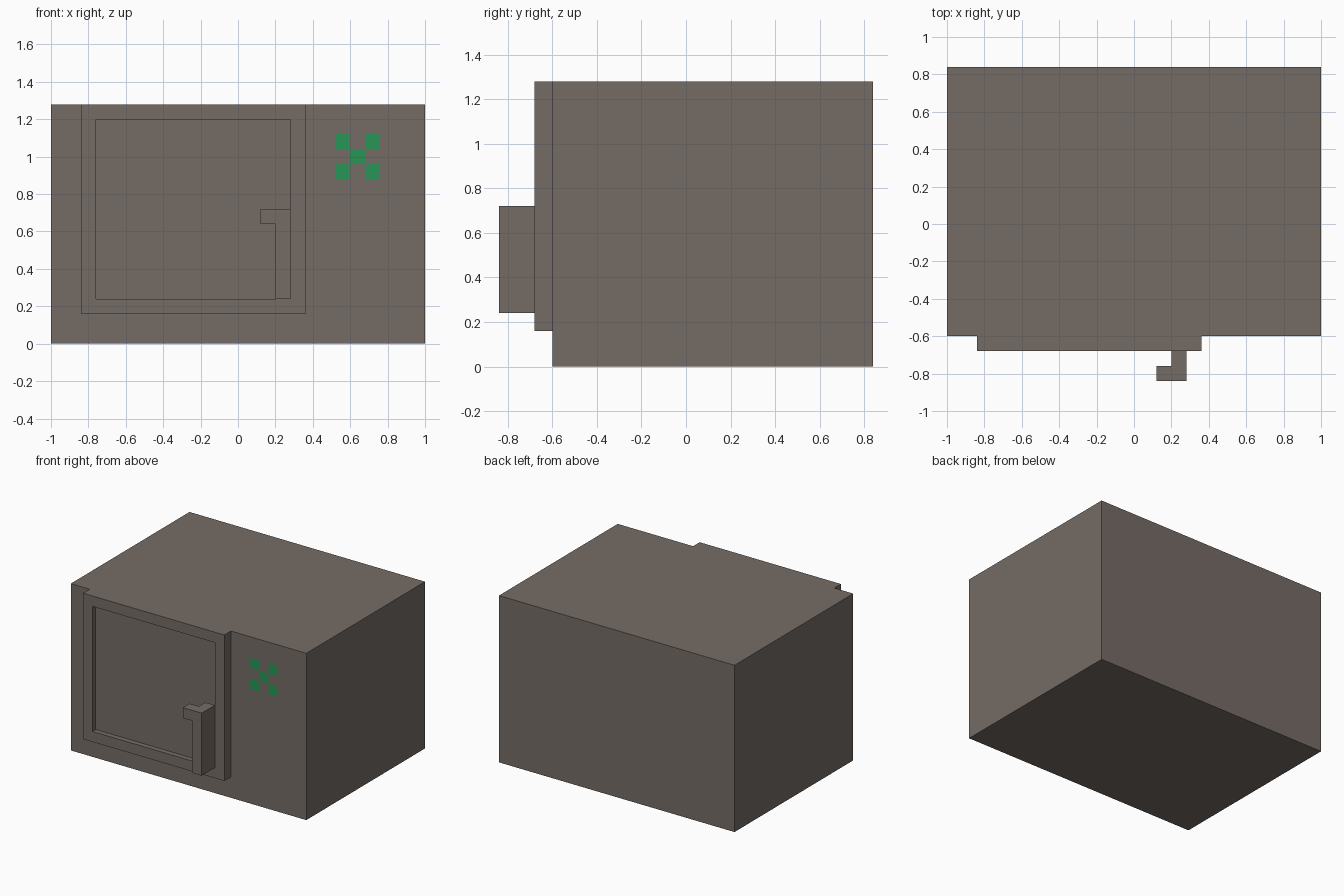
import bpy
import bmesh
from mathutils import Vector

U = 0.08  # grid unit shared by every part

cube = bpy.data.objects.get("Cube")
if cube:
    bpy.data.objects.remove(cube, do_unlink=True)


def material(name, rgb):
    mat = bpy.data.materials.new(name)
    mat.use_nodes = True
    mat.diffuse_color = (*rgb, 1)
    mat.node_tree.nodes["Principled BSDF"].inputs["Base Color"].default_value = (*rgb, 1)
    return mat


casing = material("warm grey casing", (0.178, 0.150, 0.130))
green = material("green display", (0.023, 0.301, 0.098))


def box(lo, hi):
    """Box mesh spanning two opposite corners."""
    lo, hi = Vector(lo), Vector(hi)
    bm = bmesh.new()
    bmesh.ops.create_cube(bm, size=1)
    for v in bm.verts:
        v.co = (lo + hi) / 2 + v.co * (hi - lo)
    bm.normal_update()
    return bm


def facing(bm, direction):
    return [f for f in bm.faces if f.normal.dot(Vector(direction)) > 0.9]


def cut(bm, direction, axis, value):
    """Split only the faces that look along a direction."""
    faces = facing(bm, direction)
    geom = list({e for f in faces for e in f.edges} | {v for f in faces for v in f.verts}) + faces
    normal = Vector((0, 0, 0))
    normal[axis] = 1
    bmesh.ops.bisect_plane(bm, geom=geom, plane_co=normal * value, plane_no=normal, dist=1e-5)
    bm.normal_update()


def finish(bm, name, mats):
    mesh = bpy.data.meshes.new(name)
    bm.to_mesh(mesh)
    bm.free()
    for m in mats:
        mesh.materials.append(m)
    obj = bpy.data.objects.new(name, mesh)
    bpy.context.collection.objects.link(obj)
    return obj


FRONT = (0, -1, 0)

# Casing with an X of green display squares cut into its front
body = box((-1, -0.6, 0), (1, 0.84, 1.28))
cx, cz = 0.64, 1.0
for i in range(4):
    cut(body, FRONT, 0, cx + (i - 1.5) * U)
    cut(body, FRONT, 2, cz + (i - 1.5) * U)
for f in facing(body, FRONT):
    c = f.calc_center_median()
    col, row = round((c.x - cx) / U), round((c.z - cz) / U)
    if abs(col) == abs(row) <= 1 and abs(c.x - cx) < 1.5 * U and abs(c.z - cz) < 1.5 * U:
        f.material_index = 1
finish(body, "casing", [casing, green])

# Door with a recessed window panel
door = box((-0.84, -0.68, 0.16), (0.36, -0.6, 1.28))
panel = facing(door, FRONT)
bmesh.ops.inset_region(door, faces=panel, thickness=U, use_even_offset=True)
rim = list(panel[0].edges)
bmesh.ops.split_edges(door, edges=[])
pushed = bmesh.ops.extrude_face_region(door, geom=panel)["geom"]
bmesh.ops.translate(door, vec=(0, U / 2, 0),
                    verts=[g for g in pushed if isinstance(g, bmesh.types.BMVert)])
bmesh.ops.delete(door, geom=[f for f in panel if f.is_valid], context="FACES_ONLY")
bmesh.ops.recalc_face_normals(door, faces=door.faces)
finish(door, "door", [casing])

# Handle bar with a hook grown sideways from its upper front corner
handle = box((0.2, -0.84, 0.24), (0.28, -0.68, 0.72))
SIDE = (-1, 0, 0)
cut(handle, SIDE, 2, 0.72 - U)
cut(handle, SIDE, 1, -0.84 + U)
hook = [f for f in facing(handle, SIDE)
        if f.calc_center_median().z > 0.72 - U and f.calc_center_median().y < -0.84 + U]
grown = bmesh.ops.extrude_face_region(handle, geom=hook)["geom"]
bmesh.ops.translate(handle, vec=(-U, 0, 0),
                    verts=[g for g in grown if isinstance(g, bmesh.types.BMVert)])
bmesh.ops.delete(handle, geom=[f for f in hook if f.is_valid], context="FACES_ONLY")
bmesh.ops.recalc_face_normals(handle, faces=handle.faces)
finish(handle, "door_handle", [casing])
